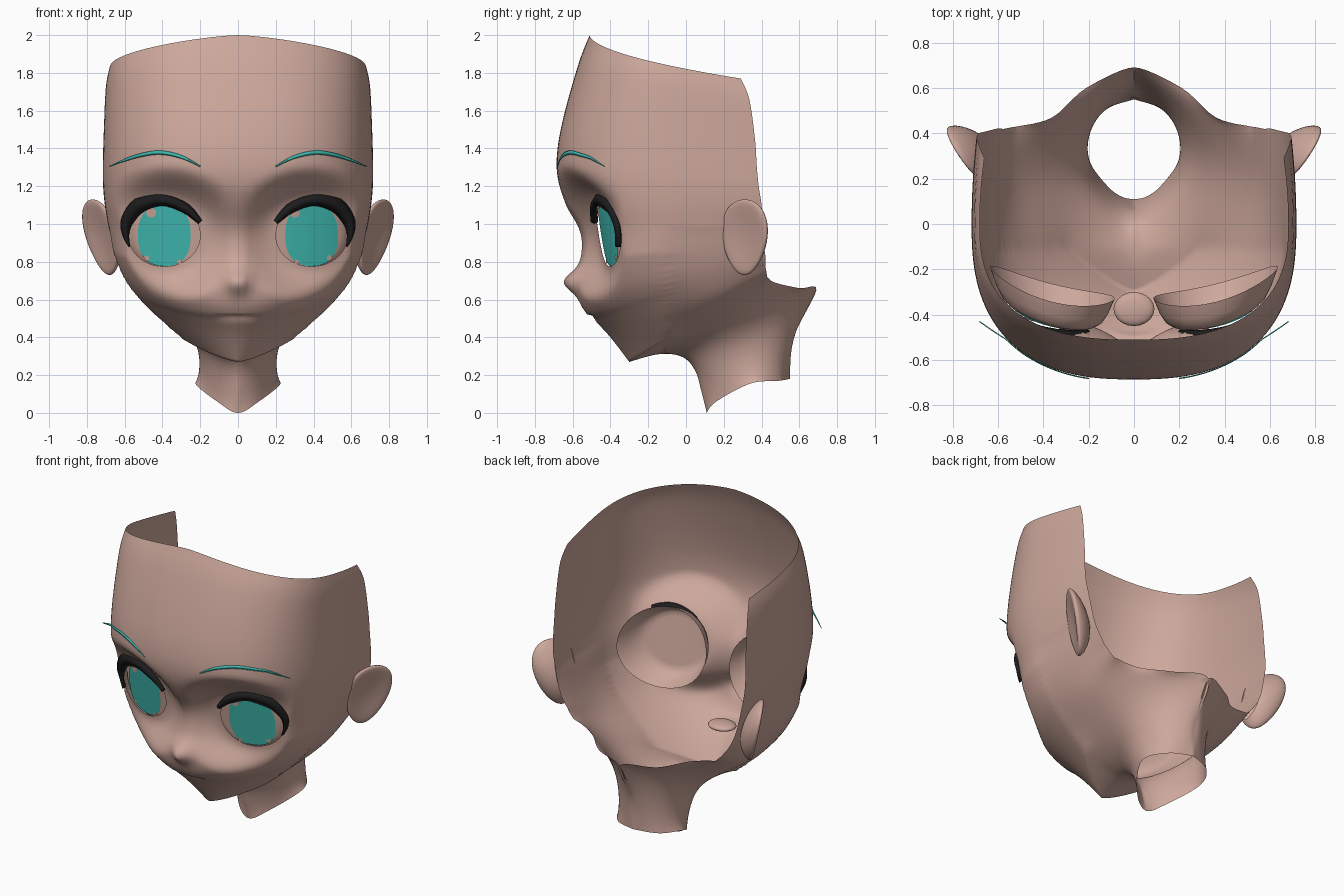
import bpy
import bmesh
import math
from mathutils import Vector
from mathutils.bvhtree import BVHTree

old = bpy.data.objects.get("Cube")
if old:
    bpy.data.objects.remove(old, do_unlink=True)


def material(name, rgb):
    mat = bpy.data.materials.new(name)
    mat.use_nodes = True
    color = (*rgb, 1)
    mat.diffuse_color = color
    node = mat.node_tree.nodes["Principled BSDF"]
    node.inputs["Base Color"].default_value = color
    node.inputs["Roughness"].default_value = 0.8
    return mat


SKIN = material("skin", (0.61, 0.39, 0.33))
TEAL = material("teal", (0.052, 0.50, 0.45))
BLACK = material("lash black", (0.012, 0.012, 0.013))


def add_object(name, bm, mat, mirror=True):
    mesh = bpy.data.meshes.new(name)
    bm.to_mesh(mesh)
    bm.free()
    mesh.materials.append(mat)
    mesh.shade_smooth()
    obj = bpy.data.objects.new(name, mesh)
    bpy.context.collection.objects.link(obj)
    if mirror:
        mod = obj.modifiers.new("mirror", 'MIRROR')
        mod.merge_threshold = 0.0005


def spline(points, count):
    """Smooth curve through points of any dimension."""
    last = len(points) - 1
    out = []
    for i in range(count):
        f = i / (count - 1) * last
        k = min(int(f), last - 1)
        t = f - k
        near = [points[max(0, min(last, k + d))] for d in (-1, 0, 1, 2)]
        out.append([0.5 * (2 * b + (c - a) * t + (2 * a - 5 * b + 4 * c - d) * t ** 2
                           + (3 * b - a - 3 * c + d) * t ** 3)
                    for a, b, c, d in zip(*near)])
    return out


def grid(rows, wrap=False):
    bm = bmesh.new()
    vs = [[bm.verts.new(p) for p in row] for row in rows]
    n = len(rows[0])
    for upper, lower in zip(vs, vs[1:]):
        for c in range(n if wrap else n - 1):
            d = (c + 1) % n
            bm.faces.new((upper[c], lower[c], lower[d], upper[d]))
    return bm


# Head shell: front height, back height, front depth, half width, back depth
HEAD = [
    (2.0, 1.77, -.51, .68, .29),
    (1.86, 1.66, -.565, .70, .335),
    (1.6, 1.45, -.64, .71, .365),
    (1.4, 1.3, -.68, .715, .375),
    (1.25, 1.2, -.68, .715, .385),
    (1.1, 1.1, -.635, .705, .40),
    (.95, 1.0, -.57, .685, .405),
    (.8, .92, -.56, .665, .41),
    (.7, .87, -.575, .645, .415),
    (.6, .83, -.565, .625, .42),
    (.53, .8, -.53, .605, .42),
    (.48, .78, -.475, .588, .42),
    (.4, .75, -.40, .563, .425),
    (.27, .72, -.30, .53, .43),
]
FRONT, SIDE = 34, 10
EX, EZ, EA, EB = .39, .94, .19, .165


def oval(x, z):
    """Distance from the eye centre, 1 on the edge of the opening."""
    return math.hypot((x - EX) / EA, (z - EZ) / EB)


def eye_y(x, z):
    return -.45 + .6 * (abs(x) - .15) ** 2 + .16 * (.95 - z)


def face_details(x, y, z):
    """Nose, eye sockets and mouth crease."""
    if y > 0:
        return y
    s = max(0, min(1, (2.3 - oval(x, z)) / 1.25))
    y += s * s * (3 - 2 * s) * max(0, eye_y(x, z) - .014 - y)
    tall = .07 if z > .69 else .058
    y -= .072 * math.exp(-(x / .052) ** 2 - ((z - .69) / tall) ** 2)
    step = max(0, min(1, (.522 - z) / .006))
    y += .02 * step * math.exp(-((.517 - z) / .025) ** 2) * max(0, 1 - (x / .115) ** 4)
    return y


def head_row(zf, zb, yf, w, yb):
    low = max(0, (.8 - zf) / .53)
    yc = .25 * low
    power = 2 / (2.55 - 1.2 * low)
    ease = 1 - 1.1 * max(0, zf - 1.6)
    flat = []
    for i in range(FRONT + 1):
        a = i / FRONT * math.pi / 2
        flat.append((w * math.sin(a) ** power, yc - (yc - yf) * max(0, math.cos(a)) ** power))
    for i in range(1, SIDE + 1):
        s = i / SIDE
        flat.append((w * (1 - .03 * s * s), yc + (yb - yc) * s))
    row = []
    for x, y in flat:
        s = max(0, (y - yf) / (yb - yf))
        z = zf + (zb - zf) * s ** ease
        row.append((x, face_details(x, y, z), z))
    return row


rows = [head_row(*r) for r in spline(HEAD, 92)]

# Underside of the jaw and neck, each row from front middle to back edge
NECK = [
    [(0, -.15, .31), (.18, .02, .38), (.36, .18, .5), (.43, .32, .61), (.36, .47, .69)],
    [(0, -.02, .3), (.13, .06, .33), (.25, .22, .42), (.28, .38, .53), (.21, .6, .66)],
    [(0, .05, .22), (.13, .11, .27), (.22, .27, .33), (.16, .53, .53), (0, .69, .65)],
    [(0, .08, .12), (.12, .14, .16), (.22, .3, .24), (.17, .48, .33), (0, .57, .4)],
    [(0, .11, 0), (.11, .16, .06), (.225, .34, .155), (.15, .49, .17), (0, .55, .18)],
]


def neck_row(points):
    """Half of a row that runs smoothly across the middle."""
    other = [(-x, y, z) for x, y, z in reversed(points[1:])]
    half = FRONT + SIDE
    return spline(other + points, 2 * half + 1)[half:]


columns = zip(rows[-1], *[neck_row(r) for r in NECK])
columns = [spline(c, 31) for c in columns]
rows += [list(r) for r in zip(*columns)][1:]
for row in rows:
    row[0] = (0, row[0][1], row[0][2])

# Relax the cheeks, jaw and nape so they flow into the neck
head = grid(rows)
soft = [v for v in head.verts
        if not v.is_boundary and v.co.z < .98 and v.co.y > -.1]
for _ in range(130):
    bmesh.ops.smooth_vert(head, verts=soft, factor=.5,
                          use_axis_x=True, use_axis_y=True, use_axis_z=True)
surface = BVHTree.FromBMesh(head)


def skin_y(x, z):
    hit = surface.ray_cast(Vector((x, -2, z)), Vector((0, 1, 0)))[0]
    return hit.y if hit else 0


# Eye openings, with the cut edge drawn onto a clean oval
inside = []
for f in head.faces:
    c = f.calc_center_median()
    if c.y < -.1 and oval(c.x, c.z) < 1:
        inside.append(f)
bmesh.ops.delete(head, geom=inside, context='FACES')
for v in head.verts:
    q = oval(v.co.x, v.co.z)
    if v.is_boundary and v.co.y < -.1 and .7 < q < 1.35:
        v.co.x = EX + (v.co.x - EX) / q
        v.co.z = EZ + (v.co.z - EZ) / q
        v.co.y = skin_y(v.co.x, v.co.z)
add_object("head", head, SKIN)


# Eyes: domes behind the openings, with iris and highlight plates on them
def disc(name, cx, cz, a, b, mat, lift, square=2.0, fall=0.0, mirror=True):
    bm = bmesh.new()
    rings, sides = 10, 40
    prev = None
    for i in range(1, rings + 1):
        r = i / rings
        ring = []
        for j in range(sides):
            t = j / sides * math.tau
            c, s = math.cos(t), math.sin(t)
            x = cx + a * r * math.copysign(abs(c) ** (2 / square), c)
            z = cz + b * r * math.copysign(abs(s) ** (2 / square), s)
            y = eye_y(x, z) - lift + fall * max(0, (r - .68) / .32) ** 2
            ring.append(bm.verts.new((x, y, z)))
        if prev is None:
            bm.faces.new(ring)
        else:
            for j in range(sides):
                k = (j + 1) % sides
                bm.faces.new((prev[j], ring[j], ring[k], prev[k]))
        prev = ring
    add_object(name, bm, mat, mirror)


disc("eye_white", .36, .95, .275, .25, SKIN, 0, fall=.12)
disc("iris", EX, EZ, .14, .163, TEAL, .006, square=2.4)
disc("lower_highlight_outer", .485, .82, .014, .014, SKIN, .01)
disc("lower_highlight_inner", .31, .80, .012, .012, SKIN, .01)
for side, hx in (("right", -.46), ("left", .30)):
    disc("upper_highlight_" + side, hx, 1.06, .026, .026, SKIN, .01, mirror=False)


# Lashes and brows: tapered ribbons along a path of (x, z, half height)
def ribbon(name, path, depth, mat, y_at):
    pts = spline(path, 33)
    rings = []
    for i, (x, z, h) in enumerate(pts):
        p, q = pts[max(0, i - 1)], pts[min(len(pts) - 1, i + 1)]
        out = Vector((p[1] - q[1], 0, q[0] - p[0])).normalized() * h
        mid = Vector((x, y_at(x, z), z))
        push = Vector((0, depth, 0))
        rings.append([mid + out, mid - push, mid - out, mid + push])
    bm = grid(rings, wrap=True)
    bmesh.ops.holes_fill(bm, edges=[e for e in bm.edges if e.is_boundary])
    bmesh.ops.recalc_face_normals(bm, faces=bm.faces)
    add_object(name, bm, mat)


ribbon("upper_lash",
       [(.2, 1.01, .014), (.28, 1.085, .028), (.4, 1.13, .034), (.52, 1.1, .041),
        (.585, 1.02, .034), (.595, .95, .02), (.575, .88, .004)],
       .02, BLACK, lambda x, z: skin_y(x, z) - .012)
ribbon("brow",
       [(.2, 1.305, .003), (.3, 1.355, .009), (.42, 1.378, .011),
        (.55, 1.355, .009), (.68, 1.305, .003)],
       .003, TEAL, lambda x, z: min(skin_y(x, z) - .006, -.68 + .54 * x * x))

# Ears: bowl-shaped ovals slanting out and back, trimmed at the head
ear = bmesh.new()
bmesh.ops.create_uvsphere(ear, u_segments=32, v_segments=24, radius=1)
along, outward = Vector((.55, .84, 0)), Vector((.84, -.55, 0))
for v in ear.verts:
    u, t, h = v.co
    thick = .045 * t - .045 * max(0, 1 - u * u - h * h)
    width = .14 * (1 + .2 * h)
    v.co = (Vector((.725, .31, .93)) + along * u * width + outward * thick
            + Vector((.045 * h, 0, .2 * h)))
bmesh.ops.bisect_plane(ear, geom=ear.verts[:] + ear.edges[:] + ear.faces[:],
                       plane_co=(.668, 0, .95), plane_no=(1, 0, -.22), clear_inner=True)
bmesh.ops.recalc_face_normals(ear, faces=ear.faces)
add_object("ear", ear, SKIN)

# Mouth pocket behind the lips
mouth = bmesh.new()
bmesh.ops.create_uvsphere(mouth, u_segments=20, v_segments=10, radius=1)
for v in mouth.verts:
    v.co = (v.co.x * .09, v.co.y * .075 - .375, v.co.z * .025 + .51)
add_object("mouth_pocket", mouth, SKIN, mirror=False)
